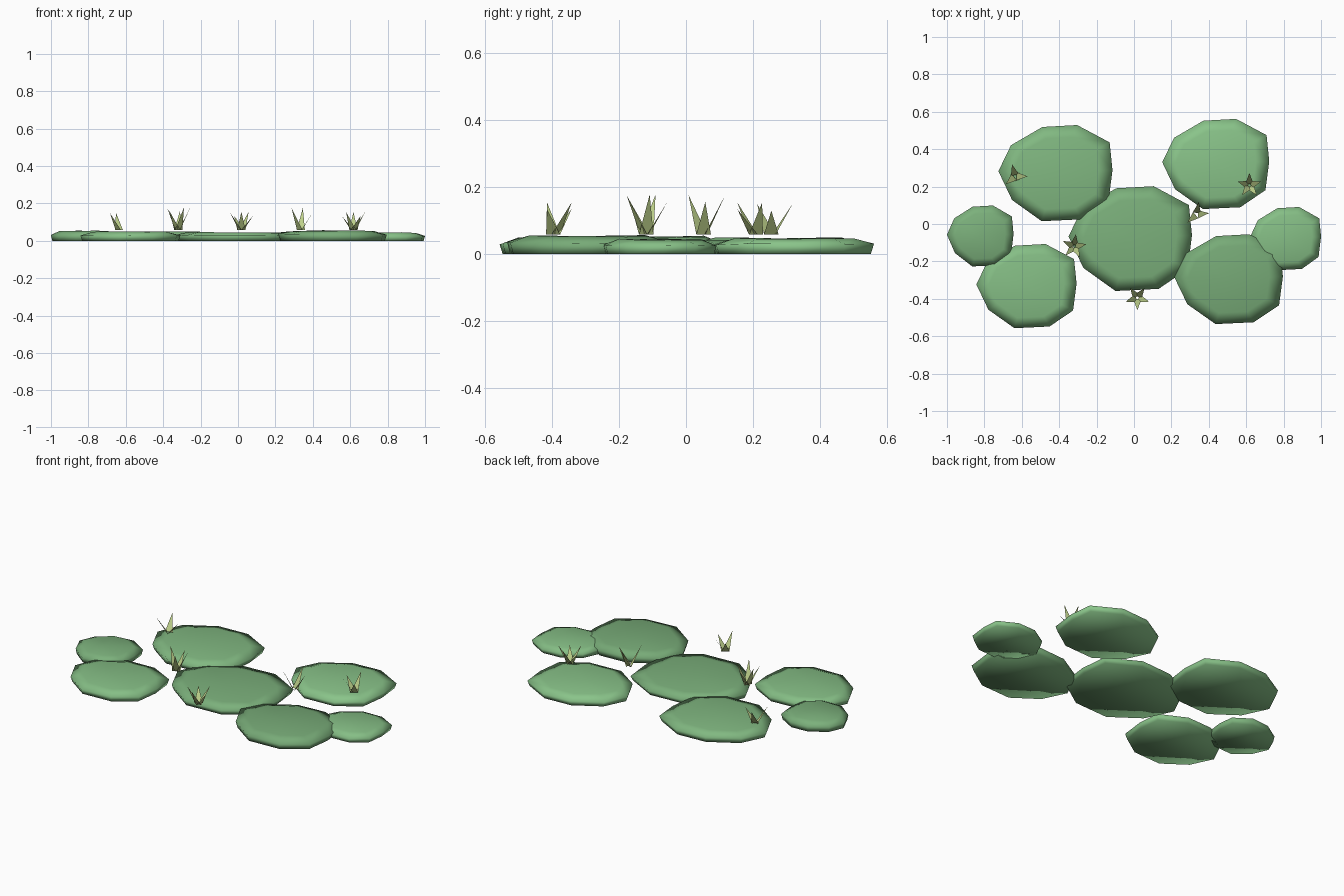
import bpy, bmesh, math, random

if "Cube" in bpy.data.objects:
    bpy.data.objects.remove(bpy.data.objects["Cube"])
random.seed(4)

def material(name, rgb):
    m = bpy.data.materials.new(name)
    m.diffuse_color = (*rgb, 1)
    m.use_nodes = True
    m.node_tree.nodes["Principled BSDF"].inputs["Base Color"].default_value = m.diffuse_color
    return m

def finish(bm, name, mat, smooth):
    for f in bm.faces:
        f.smooth = smooth
    me = bpy.data.meshes.new(name)
    bm.to_mesh(me)
    bm.free()
    me.materials.append(mat)
    ob = bpy.data.objects.new(name, me)
    bpy.context.collection.objects.link(ob)

blade_mat = material("grass", (0.5, 0.62, 0.25))

# shared ten-sided pad outline in a unit box
OUTLINE = [(1, .06), (.95, .64), (.38, 1), (-.23, .96), (-.78, .58),
           (-1, .04), (-.76, -.56), (-.24, -1), (.46, -.96), (.93, -.58)]

def pad(name, cx, cy, rx, ry, top, shade):
    bm = bmesh.new()
    rings = []
    # foot, widest rim, gently domed top
    for scale, z in ((.96, 0), (1, top * .65), (.75, top)):
        rings.append([bm.verts.new((cx + x * rx * scale, cy + y * ry * scale,
                                    z + (random.uniform(-.003, .003) if z else 0)))
                      for x, y in OUTLINE])
    n = len(OUTLINE)
    bm.faces.new(rings[0][::-1])
    for k in (0, 1):
        for i in range(n):
            j = (i + 1) % n
            bm.faces.new((rings[k][i], rings[k][j], rings[k + 1][j], rings[k + 1][i]))
    mid = bm.verts.new((cx, cy, top))
    for i in range(n):
        bm.faces.new((rings[2][i], rings[2][(i + 1) % n], mid))
    green = material(name + "_green", (.21 * shade, .46 * shade, .21 * shade))
    finish(bm, name, green, True)

# seven overlapping pads
pad("pad_centre", -.02, -.078, .33, .28, .044, .95)
pad("pad_back_left", -.42, .272, .305, .257, .047, 1.05)
pad("pad_back_right", .437, .321, .286, .241, .047, 1.2)
pad("pad_front_left", -.575, -.332, .268, .225, .047, 1.12)
pad("pad_front_right", .506, -.295, .29, .24, .054, .88)
pad("pad_left", -.822, -.064, .178, .163, .052, .95)
pad("pad_right", .81, -.078, .19, .169, .043, 1.12)

# tufts of flat triangular blades leaning outwards
def tuft(name, cx, cy, height, angles):
    bm = bmesh.new()
    for i, deg in enumerate(angles):
        a = math.radians(deg)
        c, s = math.cos(a), math.sin(a)
        def point(r, side, z):
            return bm.verts.new((cx + r * c - side * s, cy + r * s + side * c, z))
        tip = height - .02 * (i % 2)
        bm.faces.new((point(.007, .022, .058), point(.007, -.022, .058), point(.066, 0, tip)))
    finish(bm, name, blade_mat, False)

def star(start):
    return [start + 72 * i for i in range(5)]

tuft("grass_back_left", -.635, .255, .15, (105, 0, 220))
tuft("grass_centre_left", -.32, -.12, .178, star(10))
tuft("grass_front", .018, -.395, .155, star(-90))
tuft("grass_centre_right", .335, .052, .176, (80, 5, 222))
tuft("grass_back_right", .617, .207, .154, star(90))
